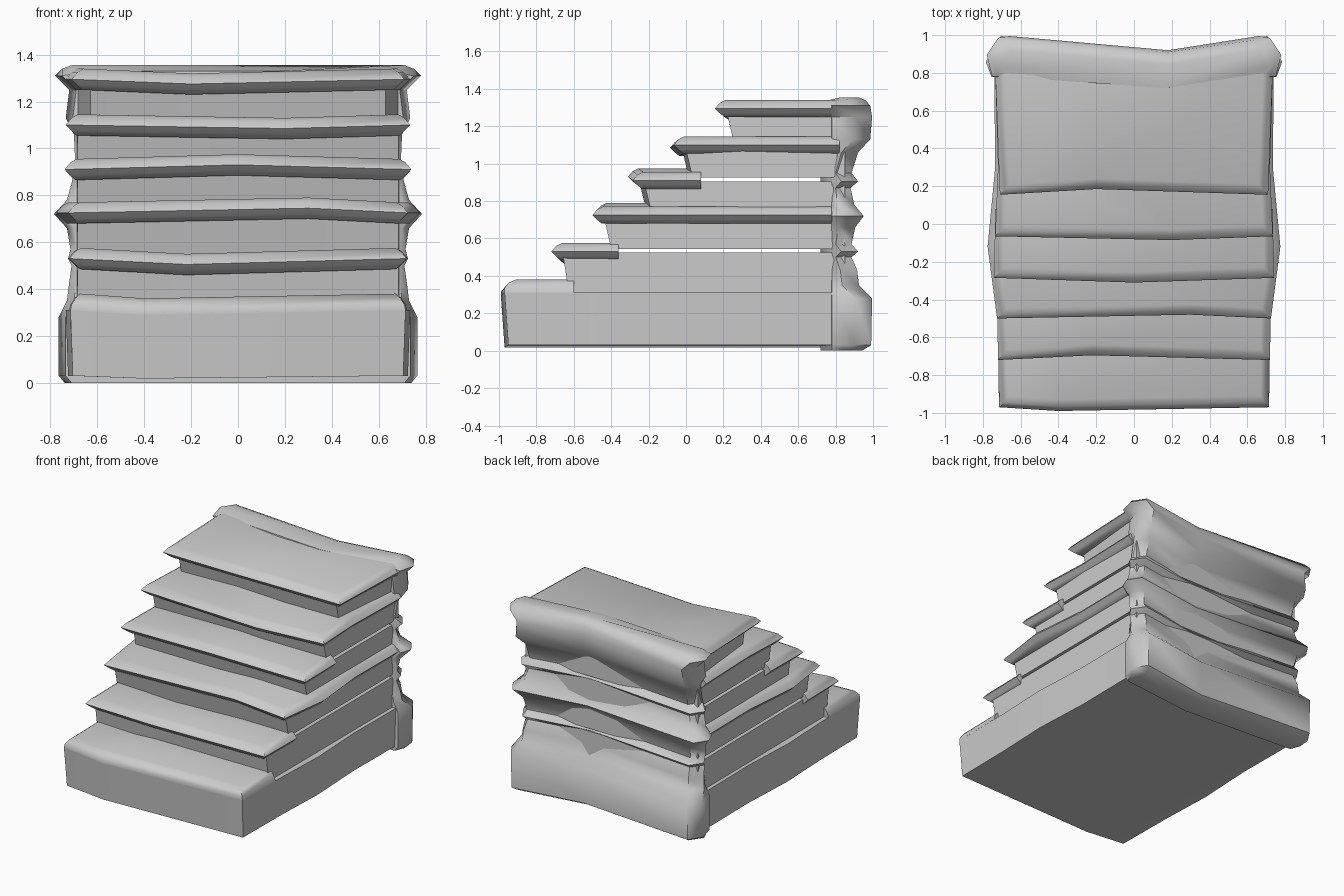
import bpy
import bmesh
import math

if "Cube" in bpy.data.objects:
    bpy.data.objects.remove(bpy.data.objects["Cube"], do_unlink=True)

stone = bpy.data.materials.new("grey stone")
stone.use_nodes = True
stone.diffuse_color = (0.6, 0.6, 0.6, 1)
stone.node_tree.nodes["Principled BSDF"].inputs["Base Color"].default_value = stone.diffuse_color


def loft(name, loops, split):
    """Skin stacked closed loops; caps are split from point 0 to point `split`."""
    bm = bmesh.new()
    rings = [[bm.verts.new(p) for p in loop] for loop in loops]
    n = len(rings[0])
    for low, high in zip(rings, rings[1:]):
        for i in range(n):
            j = (i + 1) % n
            bm.faces.new((low[i], low[j], high[j], high[i]))
    for ring in (rings[0], rings[-1]):
        bm.faces.new(ring[:split + 1])
        bm.faces.new(ring[split:] + ring[:1])
    bmesh.ops.recalc_face_normals(bm, faces=bm.faces)
    mesh = bpy.data.meshes.new(name)
    bm.to_mesh(mesh)
    bm.free()
    mesh.materials.append(stone)
    obj = bpy.data.objects.new(name, mesh)
    bpy.context.collection.objects.link(obj)
    bpy.ops.object.select_all(action="DESELECT")
    obj.select_set(True)
    bpy.context.view_layer.objects.active = obj
    bpy.ops.object.shade_smooth_by_angle(angle=math.radians(50))


def slab(name, sides, kink, rings):
    """Slab from (y, half width) sides, a (x, dy, dz) front kink
    and (z, side inset, front inset) rings."""
    kx, dy, dz = kink
    front, back = sides[0][0], sides[-1][0]
    loops = []
    for z, si, fi in rings:
        pts = [(kx, back, z + dz)]
        for y, w in reversed(sides):
            pts.append((-(w - si), y + (fi if y == front else 0), z))
        pts.append((kx, front + dy + fi, z + dz))
        for y, w in sides:
            pts.append((w - si, y + (fi if y == front else 0), z))
        loops.append(pts)
    loft(name, loops, len(sides) + 1)


# Bottom block with a slightly bulging plan
slab("base_block",
     [(-0.97, 0.715), (-0.5, 0.72), (-0.12, 0.735), (0.3, 0.715), (0.85, 0.72)],
     (-0.4, -0.02, -0.012), [(0.03, 0.01, 0.02), (0.31, 0, 0)])
slab("bottom_tread", [(-0.97, 0.715), (-0.6, 0.72)], (-0.4, -0.02, -0.02),
     [(0.31, 0, 0), (0.335, 0.005, 0), (0.365, 0.025, 0.025), (0.38, 0.045, 0.06)])

# Upper treads: top z, kink, sides of the nosing
TREADS = [
    ("second", 0.575, (-0.22, 0.025, -0.025), [(-0.72, 0.72), (-0.36, 0.725)]),
    ("third", 0.77, (0.3, 0.02, 0.02),
     [(-0.5, 0.725), (-0.12, 0.775), (0.3, 0.735), (0.82, 0.74)]),
    ("fourth", 0.955, (0, -0.025, 0.02), [(-0.285, 0.74), (0.08, 0.735)]),
    ("fifth", 1.145, (0.2, -0.02, -0.015),
     [(-0.065, 0.735), (0.3, 0.72), (0.82, 0.735)]),
    ("top", 1.34, (-0.2, 0.03, -0.02), [(0.155, 0.71), (0.82, 0.735)]),
]
below = 0.3
for name, top, kink, sides in TREADS:
    slab(name + "_tread", sides, kink,
         [(top - 0.09, 0.045, 0.05), (top - 0.07, 0.025, 0.025), (top - 0.045, 0, 0),
          (top - 0.015, 0.025, 0.025), (top, 0.05, 0.055)])
    # Riser block carrying the tread, leaning back towards its foot
    width = 0.63 if name == "top" else 0.685
    slab(name + "_riser", [(sides[0][0] + 0.06, width), (0.85, 0.69)],
         (kink[0], kink[1], 0), [(below - 0.03, 0, 0.04), (top - 0.05, 0, 0)])
    below = top

# Moulded back wall: height, back edge y, half width
PROFILE = [
    (0, 0.94, 0.74), (0.03, 0.99, 0.765), (0.28, 0.995, 0.765), (0.35, 0.925, 0.73),
    (0.43, 0.915, 0.72), (0.5, 0.885, 0.71), (0.53, 0.92, 0.725), (0.57, 0.885, 0.715),
    (0.66, 0.905, 0.73), (0.72, 0.95, 0.785), (0.78, 0.9, 0.73), (0.87, 0.88, 0.705),
    (0.905, 0.92, 0.735), (0.95, 0.885, 0.695), (1.06, 0.92, 0.7), (1.13, 0.985, 0.735),
    (1.25, 0.995, 0.72), (1.31, 0.985, 0.78), (1.34, 0.96, 0.75), (1.355, 0.92, 0.71),
]
loops = []
for z, y, w in PROFILE:
    inner = z - 0.025 if z > 1.32 else z
    half = [(w - 0.03, 0.78, inner), (w, max(y - 0.09, 0.8), z), (w - 0.06, y, z)]
    left = [(-px, py, pz) for px, py, pz in half]
    loops.append([(0.15, 0.72, inner)] + left + [(0.18, y - 0.075, z)] + half[::-1])
loft("back_wall", loops, 4)
